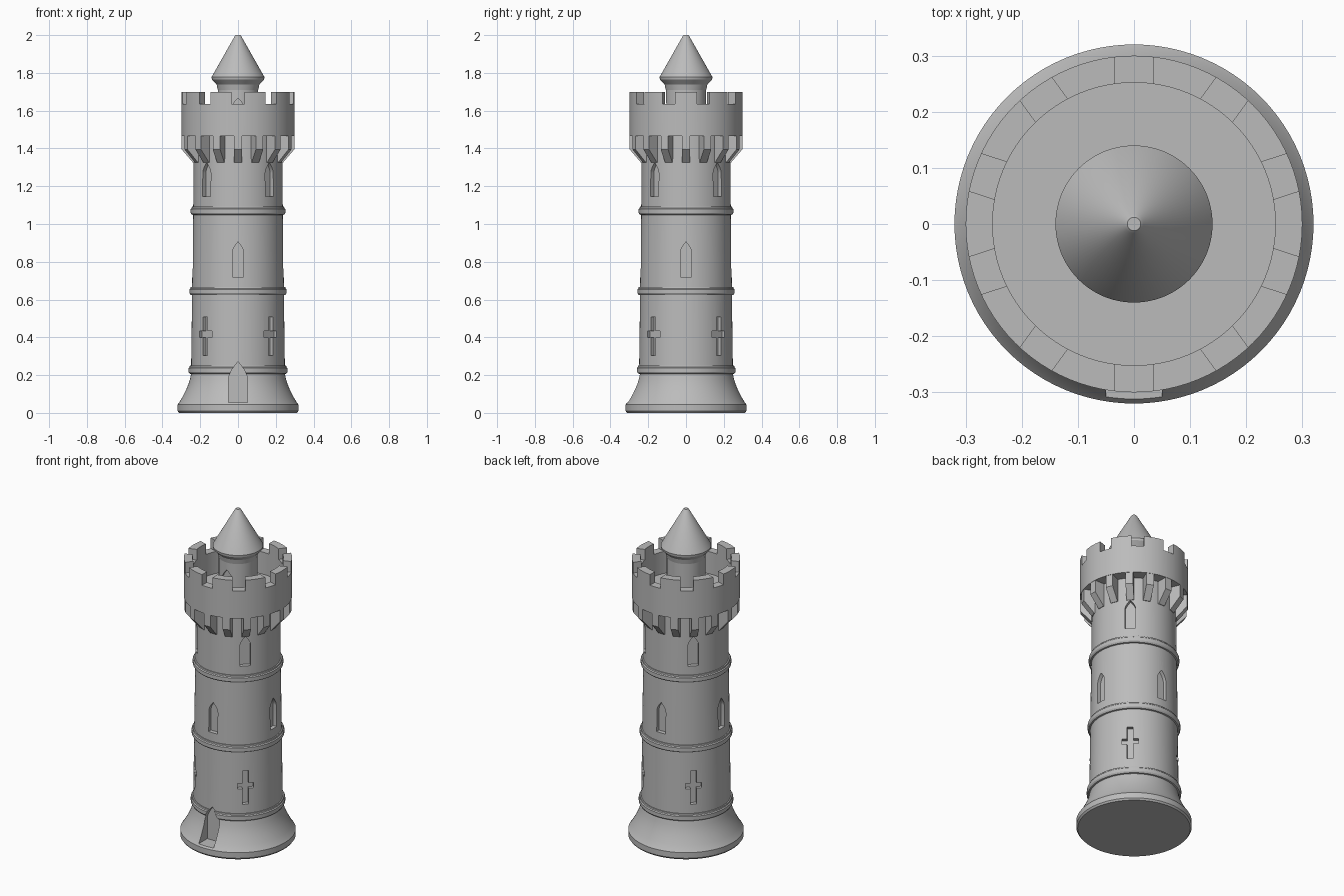
import bpy, bmesh, math
from mathutils import Matrix, Vector

cube = bpy.data.objects.get("Cube")
if cube:
    bpy.data.objects.remove(cube, do_unlink=True)

SEGMENTS = 96
stone = bpy.data.materials.new("grey stone")
stone.use_nodes = True
stone.diffuse_color = (0.5, 0.5, 0.5, 1)
stone.node_tree.nodes["Principled BSDF"].inputs["Base Color"].default_value = (0.5, 0.5, 0.5, 1)


def finish(bm, name):
    bmesh.ops.recalc_face_normals(bm, faces=bm.faces)
    mesh = bpy.data.meshes.new(name)
    bm.to_mesh(mesh)
    bm.free()
    mesh.materials.append(stone)
    obj = bpy.data.objects.new(name, mesh)
    bpy.context.collection.objects.link(obj)
    return obj


def lathe(name, profile):
    """Spin an (r, z) profile that starts and ends on the axis."""
    bm = bmesh.new()
    rings = []
    for r, z in profile:
        if r == 0:
            rings.append([bm.verts.new((0, 0, z))] * SEGMENTS)
        else:
            rings.append([bm.verts.new((r * math.cos(a), r * math.sin(a), z))
                          for a in (math.tau * i / SEGMENTS for i in range(SEGMENTS))])
    for low, high in zip(rings, rings[1:]):
        for i in range(SEGMENTS):
            j = (i + 1) % SEGMENTS
            bm.faces.new(list(dict.fromkeys((low[i], low[j], high[j], high[i]))))
    return finish(bm, name)


def add_prism(bm, outline, axis_from, axis_to, turn):
    """Extrude a closed outline between two mapping functions, then turn it about z."""
    spin = Matrix.Rotation(math.radians(turn), 3, 'Z')
    near = [bm.verts.new(spin @ axis_from(p)) for p in outline]
    far = [bm.verts.new(spin @ axis_to(p)) for p in outline]
    bm.faces.new(near)
    bm.faces.new(far)
    for i in range(len(outline)):
        j = (i + 1) % len(outline)
        bm.faces.new((near[i], near[j], far[j], far[i]))


def add_recess(bm, outline, depth, turn, reach=0.5):
    """Front-facing (x, z) outline running outward from the given radius."""
    add_prism(bm, outline, lambda p: Vector((p[0], -depth, p[1])),
              lambda p: Vector((p[0], -reach, p[1])), turn)


def arch(half, bottom, spring, top, steps=6):
    right = [(half * (1 - (i / steps) ** 1.7), spring + (top - spring) * i / steps)
             for i in range(steps)]
    left = [(-x, z) for x, z in reversed(right)]
    return [(-half, bottom), (half, bottom)] + right + [(0, top)] + left


def rectangle(half, bottom, top):
    return [(-half, bottom), (half, bottom), (half, top), (-half, top)]


def cross(bar, arm, bottom, arm_low, arm_high, top):
    side = [(bar, bottom), (bar, arm_low), (arm, arm_low),
            (arm, arm_high), (bar, arm_high), (bar, top)]
    return side + [(-x, z) for x, z in reversed(side)]


def cut(obj, bm):
    cutter = finish(bm, "cutter")
    cutter.hide_render = True
    mod = obj.modifiers.new("cut", 'BOOLEAN')
    mod.operation = 'DIFFERENCE'
    mod.solver = 'EXACT'
    mod.object = cutter
    bpy.context.view_layer.objects.active = obj
    bpy.ops.object.modifier_apply(modifier=mod.name)
    bpy.data.objects.remove(cutter, do_unlink=True)


def band(z, r, out=0.014):
    """Moulded ring around the shaft."""
    return [(r, z - 0.022), (r + out * 0.6, z - 0.02), (r + out, z - 0.011), (r + out, z + 0.009),
            (r + out * 0.6, z + 0.014), (r + out * 0.5, z + 0.022), (r, z + 0.022)]


# Shaft with flared foot and three moulded bands
flare = [(0.25 + 0.062 * (1 - t) ** 1.5, 0.054 + 0.15 * t) for t in (i / 6 for i in range(6))]
shaft = lathe("tower_shaft", [(0, 0), (0.312, 0), (0.32, 0.01), (0.32, 0.044), (0.312, 0.054)]
              + flare[1:] + band(0.228, 0.248) + band(0.645, 0.243)
              + band(1.07, 0.237) + [(0.234, 1.48), (0, 1.48)])

# Doorway, cross slits and pointed windows
openings = bmesh.new()
add_recess(openings, arch(0.05, 0.054, 0.18, 0.27), 0.225, 0)
for quarter in range(4):
    straight, diagonal = quarter * 90, quarter * 90 + 45
    add_recess(openings, cross(0.017, 0.046, 0.305, 0.40, 0.433, 0.508), 0.222, diagonal)
    add_recess(openings, arch(0.03, 0.72, 0.85, 0.905), 0.217, straight)
    add_recess(openings, arch(0.03, 1.145, 1.27, 1.325), 0.211, diagonal)
cut(shaft, openings)

# Parapet with ten notches
parapet = lathe("parapet", [(0, 1.467), (0.3, 1.467), (0.3, 1.7), (0.252, 1.7),
                            (0.252, 1.5), (0, 1.5)])
notches = bmesh.new()
for i in range(10):
    add_recess(notches, rectangle(0.035, 1.635, 1.8), 0.2, i * 36)
cut(parapet, notches)

# Brackets under the parapet
brackets = bmesh.new()
side = [(0.22, 1.325), (0.238, 1.325), (0.298, 1.395), (0.298, 1.47), (0.22, 1.47)]
for i in range(16):
    add_prism(brackets, side, lambda p: Vector((-0.021, -p[0], p[1])),
              lambda p: Vector((0.021, -p[0], p[1])), i * 22.5)
finish(brackets, "parapet_brackets")

# Turret and its roof
turret = lathe("turret", [(0, 1.49), (0.107, 1.49), (0.107, 1.76), (0, 1.76)])
doorway = bmesh.new()
add_recess(doorway, arch(0.035, 1.501, 1.61, 1.665), 0.09, 0)
cut(turret, doorway)
lathe("turret_roof", [(0, 1.71), (0.107, 1.71), (0.113, 1.738), (0.138, 1.765),
                      (0.14, 1.778), (0.017, 1.995), (0.012, 2.0), (0, 2.0)])

# Smooth round faces, keep edges sharp
for obj in bpy.context.collection.objects:
    obj.select_set(obj.type == 'MESH' and stone.name in obj.data.materials)
bpy.ops.object.shade_smooth_by_angle(angle=math.radians(30))
